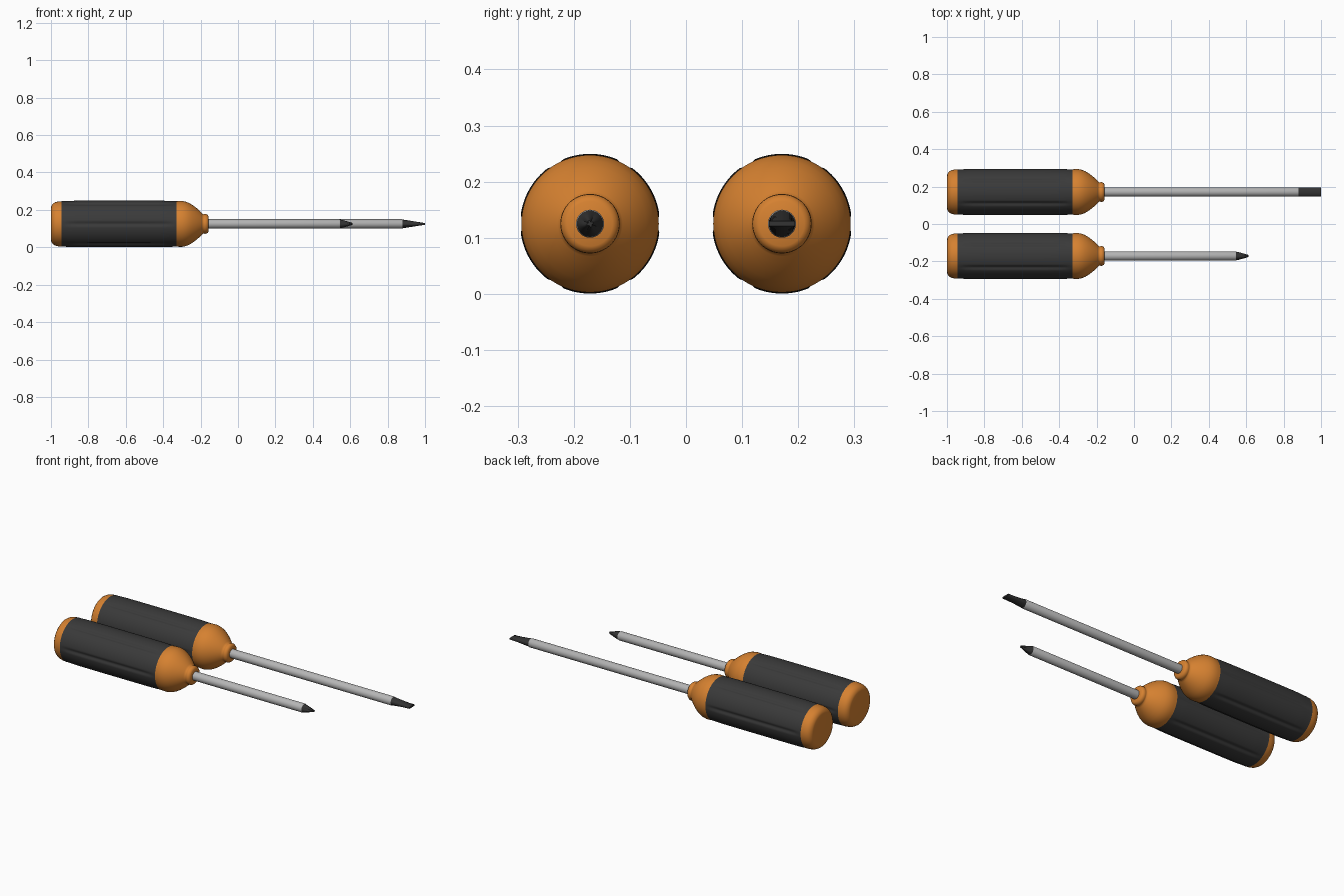
import bpy, bmesh, math

if "Cube" in bpy.data.objects:
    bpy.data.objects.remove(bpy.data.objects["Cube"])

AXIS_Z = 0.125


def material(name, rgb):
    m = bpy.data.materials.new(name)
    m.diffuse_color = (*rgb, 1)
    m.use_nodes = True
    m.node_tree.nodes["Principled BSDF"].inputs["Base Color"].default_value = m.diffuse_color
    return m


ORANGE = material("orange plastic", (0.67, 0.22, 0.03))
RUBBER = material("dark rubber", (0.042, 0.042, 0.042))
STEEL = material("steel", (0.46, 0.46, 0.46))
BLACK = material("blackened tip", (0.033, 0.033, 0.033))


def circle(i, r, a):
    return r * math.cos(a), r * math.sin(a)


def loft(name, y0, rings, mat, section=circle, n=64, start=True, end=True, sharp=35):
    """Skin cross-sections along x; rings are (x, radius), section gives (y, z)."""
    bm = bmesh.new()
    loops = []
    for i, (x, r) in enumerate(rings):
        loop = []
        for k in range(n):
            y, z = section(i, r, 2 * math.pi * k / n)
            loop.append(bm.verts.new((x, y0 + y, AXIS_Z + z)))
        loops.append(loop)
    for a, b in zip(loops, loops[1:]):
        for k in range(n):
            j = (k + 1) % n
            bm.faces.new((a[k], a[j], b[j], b[k]))
    if start:
        bm.faces.new(loops[0][::-1])
    if end:
        bm.faces.new(loops[-1])
    bmesh.ops.recalc_face_normals(bm, faces=bm.faces)
    for f in bm.faces:
        f.smooth = True
    me = bpy.data.meshes.new(name)
    bm.to_mesh(me)
    bm.free()
    me.set_sharp_from_angle(angle=math.radians(sharp))
    me.materials.append(mat)
    ob = bpy.data.objects.new(name, me)
    bpy.context.collection.objects.link(ob)
    return ob


# Handle profiles (x, radius)
CAP = [(-1.0, 0.088), (-0.997, 0.098), (-0.989, 0.109), (-0.977, 0.116),
       (-0.96, 0.120), (-0.94, 0.121)]
BOLSTER = [(-0.335, 0.1205), (-0.315, 0.1225), (-0.298, 0.1225), (-0.28, 0.119),
           (-0.262, 0.112), (-0.242, 0.100), (-0.222, 0.085), (-0.205, 0.070),
           (-0.193, 0.058), (-0.187, 0.052), (-0.182, 0.0515), (-0.177, 0.053),
           (-0.168, 0.052), (-0.161, 0.047), (-0.157, 0.040)]
GRIP = [(-0.943, 0.0), (-0.925, 0.1), (-0.90, 0.6), (-0.86, 0.9), (-0.75, 1.0),
        (-0.63, 1.0), (-0.50, 1.0), (-0.41, 0.9), (-0.37, 0.6), (-0.345, 0.1),
        (-0.33, 0.0)]


def fluted(i, fade, a):
    """Six narrow grooves that fade out towards both ends of the grip."""
    d = abs((math.degrees(a) + 30) % 60 - 30)
    groove = 0.5 + 0.5 * math.cos(math.pi * d / 8) if d < 8 else 0
    return circle(i, 0.1215 + fade * (0.003 - 0.0065 * groove), a)


def handle(prefix, y0):
    loft(prefix + "_end_cap", y0, CAP, ORANGE, end=False, sharp=50)
    loft(prefix + "_grip", y0, GRIP, RUBBER, fluted, n=144, start=False, end=False)
    loft(prefix + "_bolster", y0, BOLSTER, ORANGE, start=False, sharp=50)


def shaft(prefix, y0, x_end):
    loft(prefix + "_shaft", y0, [(-0.16, 0.025), (x_end - 0.003, 0.025), (x_end, 0.0235)],
         STEEL, n=32, start=False)


# Flat blade: round bar ground down to a thin edge
BLADE_HALF = [0.0235, 0.0045]


def flat_blade(i, r, a):
    y, z = circle(i, r, a)
    h = BLADE_HALF[i]
    return y, max(-h, min(h, z))


# Cross point: four ridges with grooves deepening to the front
CROSS_DEPTH = [0.0, 0.12, 0.4, 0.5]


def cross_point(i, r, a):
    ridge = abs(math.cos(2 * (a - math.radians(20))))
    return circle(i, r * (1 - CROSS_DEPTH[i] * (1 - ridge)), a)


# Long screwdriver with flat blade
handle("long_driver", 0.171)
shaft("long_driver", 0.171, 0.88)
loft("long_driver_flat_tip", 0.171, [(0.88, 0.0235), (1.0, 0.0235)], BLACK,
     flat_blade, n=64, start=False, sharp=20)

# Short screwdriver with cross point
handle("short_driver", -0.171)
shaft("short_driver", -0.171, 0.545)
loft("short_driver_cross_tip", -0.171,
     [(0.545, 0.0235), (0.56, 0.021), (0.59, 0.0125), (0.611, 0.006)], BLACK,
     cross_point, n=32, start=False, sharp=25)
